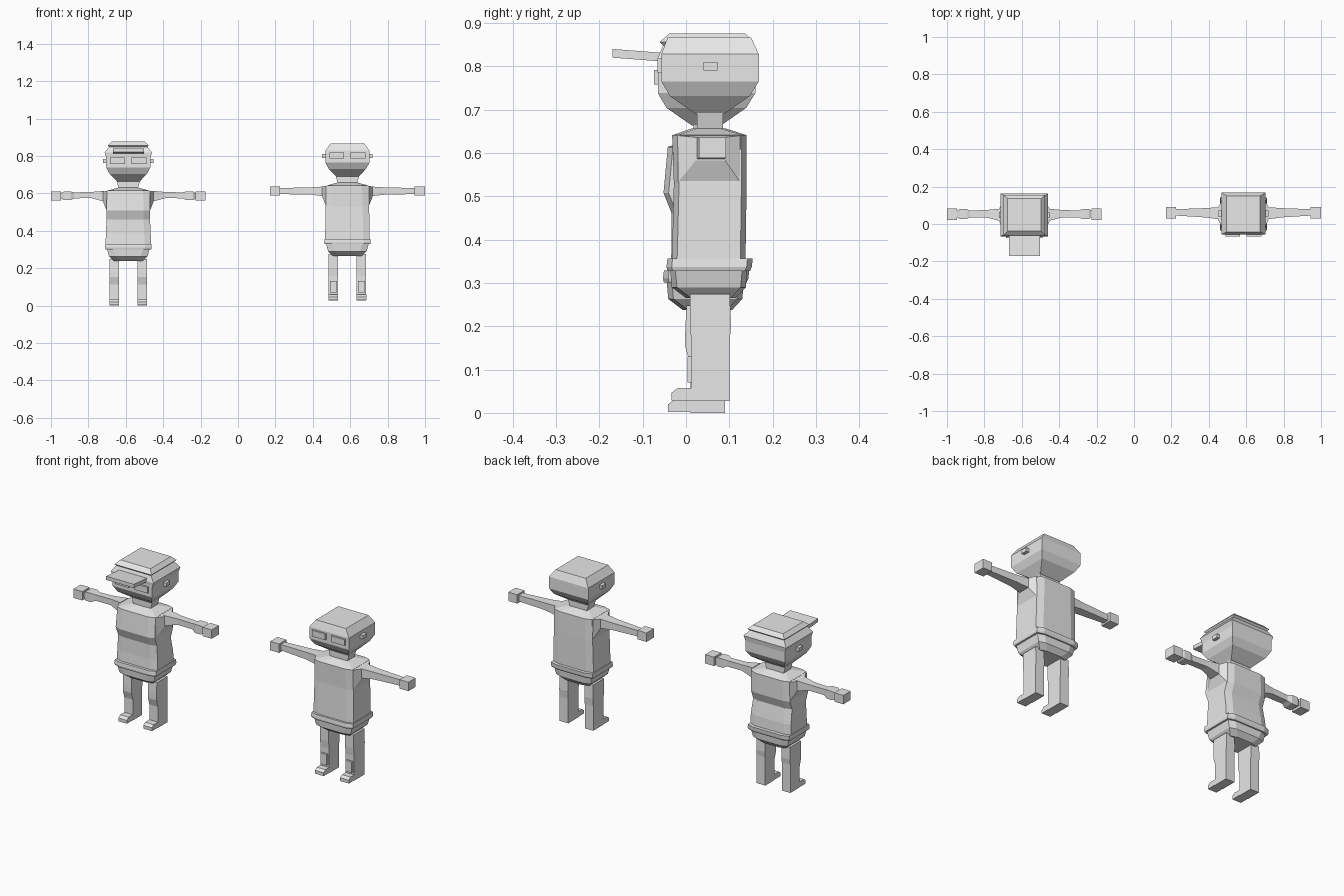
import bpy, bmesh
from mathutils import Vector

grey = bpy.data.materials.new("plain_grey")
grey.diffuse_color = (0.8, 0.8, 0.8, 1)


def loft(name, rings, origin):
    """Skin a list of matching point rings and cap both ends."""
    bm = bmesh.new()
    vs = [[bm.verts.new(Vector(p) + Vector(origin)) for p in r] for r in rings]
    n = len(vs[0])
    for a, b in zip(vs, vs[1:]):
        for i in range(n):
            j = (i + 1) % n
            bm.faces.new((a[i], a[j], b[j], b[i]))
    bm.faces.new(vs[0])
    bm.faces.new(vs[-1])
    bmesh.ops.recalc_face_normals(bm, faces=bm.faces)
    me = bpy.data.meshes.new(name)
    bm.to_mesh(me)
    bm.free()
    me.materials.append(grey)
    ob = bpy.data.objects.new(name, me)
    bpy.context.collection.objects.link(ob)
    return ob


def rect(z, hx, y0, y1, cx=0):
    return [(cx - hx, y0, z), (cx + hx, y0, z), (cx + hx, y1, z), (cx - hx, y1, z)]


def octo(z, hx, y0, y1, c=0.035, d=0.012):
    """Rectangle with chamfered corners."""
    return [(-hx + c, y0, z), (hx - c, y0, z), (hx, y0 + d, z), (hx, y1 - d, z),
            (hx - c, y1, z), (-hx + c, y1, z), (-hx, y1 - d, z), (-hx, y0 + d, z)]


def side(x, y0, y1, z0, z1):
    return [(x, y0, z0), (x, y1, z0), (x, y1, z1), (x, y0, z1)]


def box(name, x0, x1, y0, y1, z0, z1, o):
    x0, x1 = sorted((x0, x1))
    return loft(name, [side(x0, y0, y1, z0, z1), side(x1, y0, y1, z0, z1)], o)


def figure(tag, o, torso, arm, leg):
    # Head and neck
    loft(tag + "_head", [rect(.69, .06, .022, .088), rect(.731, .10, -.037, .147),
                         rect(.765, .118, -.057, .168), rect(.828, .118, -.057, .168),
                         rect(.867, .09, -.042, .15)], o)
    loft(tag + "_neck", [rect(.65, .05, .025, .085), rect(.692, .062, .025, .085)], o)
    # Body, belt and hips
    loft(tag + "_torso", [octo(*r) for r in torso] + [octo(.657, .055, .015, .09)], o)
    loft(tag + "_belt", [octo(.328, .122, -.043, .148), octo(.337, .125, -.045, .152),
                         octo(.356, .123, -.043, .154)], o)
    loft(tag + "_hips", [octo(.265, .078, .0, .115), octo(.29, .103, -.033, .138),
                         octo(.335, .115, -.037, .142)], o)
    for s, label in ((-1, "left"), (1, "right")):
        name = tag + "_" + label
        # Face details
        box(name + "_eye", s * .017, s * .097, -.066, -.05, .785, .818, o)
        box(name + "_ear", s * .11, s * .135, .04, .073, .79, .81, o)
        # Shoulder, arm, hand
        loft(name + "_shoulder", [side(s * .10, -.02, .128, .533, .64),
                                  side(s * .115, -.018, .125, .533, .64),
                                  side(s * .135, .023, .09, .583, .636)], o)
        loft(name + "_arm", [side(s * r[0], *r[1:]) for r in arm], o)
        box(name + "_hand", s * .36, s * .4135, .03, .092, .588, .636, o)
        # Leg and foot
        loft(name + "_leg", [rect(z, .0255, y0, y1, s * .075) for z, y0, y1 in leg], o)
        foot = [(.02, .029), (-.033, .029), (-.033, .047), (-.018, .058), (.02, .058)]
        loft(name + "_foot", [[(s * x, y, z) for y, z in foot] for x in (.0493, .1007)], o)


# Bare-headed figure with straight body and shin plates
plain = (.585, 0, 0)
figure("plain", plain,
       [(.33, .12, -.033, .137), (.53, .116, -.028, .14), (.641, .113, -.032, .14)],
       [(.13, .025, .09, .585, .636), (.2, .035, .085, .593, .632),
        (.36, .045, .079, .596, .628)],
       [(.027, .013, .10), (.16, .013, .10), (.20, .009, .104), (.275, .009, .101)])
for s in (-1, 1):
    box("shin_plate", s * .057, s * .093, .003, .02, .07, .13, plain)

# Capped figure with bulging chest and cuffed sleeves
capped = (-.5865, -.008, -.027)
figure("capped", capped,
       [(.33, .122, -.03, .137), (.41, .12, -.025, .132), (.487, .116, -.025, .118),
        (.535, .117, -.044, .136), (.641, .114, -.034, .136)],
       [(.13, .025, .09, .583, .64), (.2, .042, .083, .602, .634),
        (.29, .044, .08, .6, .632), (.31, .035, .088, .59, .637),
        (.345, .035, .088, .59, .637), (.36, .045, .08, .6, .628)],
       [(.027, .018, .098), (.14, .018, .098), (.18, .006, .098), (.21, .006, .102),
        (.275, .009, .10)])
# Cap crown and visor
loft("cap_crown", [rect(.818, .118, -.056, .168), rect(.845, .127, -.058, .172),
                   rect(.875, .103, -.045, .155), rect(.883, .11, -.053, .163),
                   rect(.903, .09, -.03, .145)], capped)
loft("cap_visor", [[(-.083, y, a), (.083, y, a), (.083, y, b), (-.083, y, b)]
                   for y, a, b in ((-.162, .847, .867), (-.045, .838, .858))], capped)
